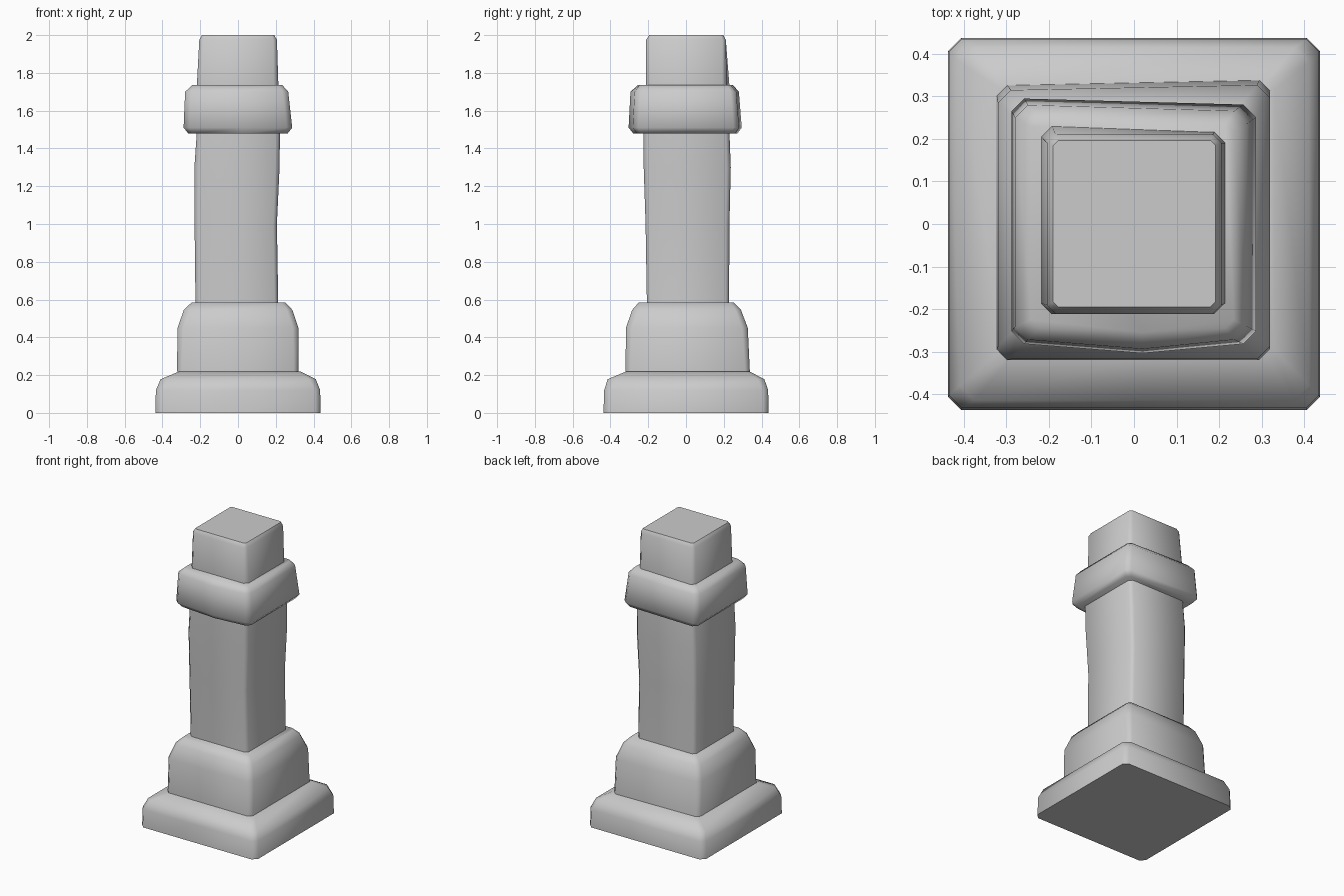
import bpy, bmesh, math


def ring_points(z, x0, x1, y0, y1, c, skew=0.0, bulge=0.0):
    """Chamfered rectangle; skew tilts the back edge, bulge pushes the front centre out."""
    bl, br = y1 - skew, y1 + skew
    return [
        (x0 + c, y0, z), (0.02, y0 - bulge, z), (x1 - c, y0, z),
        (x1, y0 + c, z), (x1, br - c, z), (x1 - c, br, z),
        (x0 + c, bl, z), (x0, bl - c, z), (x0, y0 + c, z),
    ]


def loft(name, rings):
    """Closed stone block skinned through stacked rings."""
    bm = bmesh.new()
    loops = [[bm.verts.new(p) for p in ring_points(*r)] for r in rings]
    for a, b in zip(loops, loops[1:]):
        n = len(a)
        for i in range(n):
            j = (i + 1) % n
            bm.faces.new((a[i], a[j], b[j], b[i]))
    bm.faces.new(loops[0][::-1])
    bm.faces.new(loops[-1])
    bmesh.ops.recalc_face_normals(bm, faces=bm.faces)
    mesh = bpy.data.meshes.new(name)
    bm.to_mesh(mesh)
    bm.free()
    obj = bpy.data.objects.new(name, mesh)
    bpy.context.collection.objects.link(obj)
    bpy.ops.object.select_all(action='DESELECT')
    obj.select_set(True)
    bpy.context.view_layer.objects.active = obj
    bpy.ops.object.shade_smooth_by_angle(angle=math.radians(50))
    return obj


# Wide sloping foot slab
loft("base_slab", [
    (0.00, -0.437, 0.437, -0.437, 0.437, 0.03),
    (0.12, -0.435, 0.435, -0.433, 0.435, 0.03),
    (0.178, -0.41, 0.412, -0.415, 0.415, 0.035),
    (0.22, -0.31, 0.33, -0.315, 0.335, 0.02),
])

# Plinth with rounded shoulders
loft("plinth", [
    (0.22, -0.323, 0.320, -0.320, 0.332, 0.025, 0.006),
    (0.45, -0.320, 0.320, -0.318, 0.321, 0.03, 0.006),
    (0.545, -0.287, 0.288, -0.285, 0.287, 0.03, 0.004),
    (0.585, -0.245, 0.250, -0.25, 0.252, 0.02),
])

# Slightly bowed shaft
loft("shaft", [
    (0.58, -0.225, 0.213, -0.207, 0.228, 0.02),
    (1.00, -0.230, 0.206, -0.214, 0.230, 0.02),
    (1.30, -0.231, 0.220, -0.224, 0.237, 0.022),
    (1.485, -0.218, 0.222, -0.225, 0.230, 0.02),
])

# Projecting collar, wider at its lower edge
loft("collar", [
    (1.478, -0.262, 0.262, -0.258, 0.265, 0.025, -0.006, 0.02),
    (1.51, -0.288, 0.287, -0.282, 0.288, 0.03, -0.007, 0.022),
    (1.70, -0.280, 0.266, -0.272, 0.273, 0.03, -0.007, 0.022),
    (1.735, -0.242, 0.235, -0.245, 0.243, 0.02, -0.006, 0.01),
])

# Tapered top block
loft("top_block", [
    (1.73, -0.218, 0.214, -0.212, 0.223, 0.025, -0.007),
    (1.975, -0.205, 0.206, -0.211, 0.211, 0.02),
    (2.00, -0.190, 0.192, -0.195, 0.197, 0.012),
])
